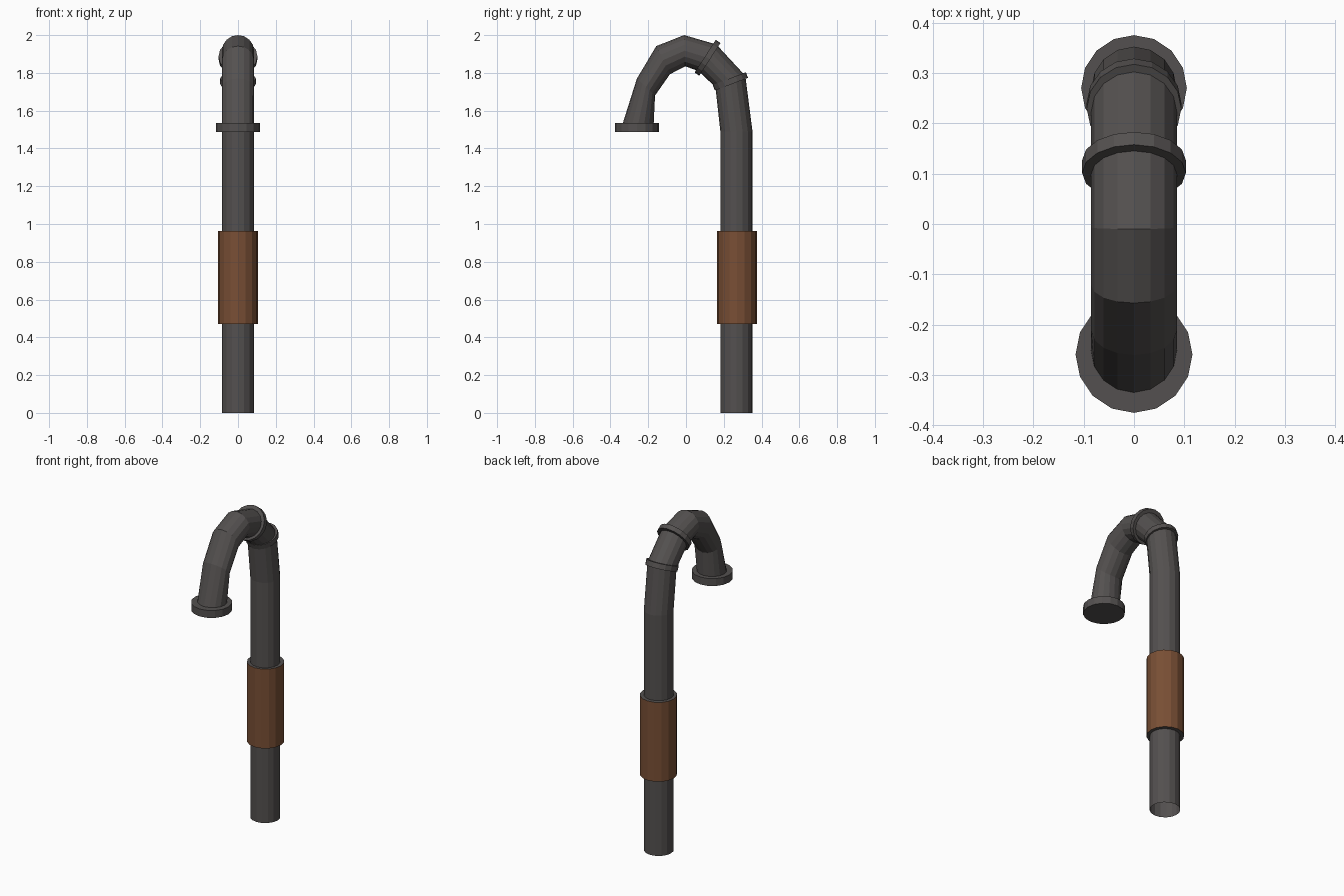
import bpy, bmesh, math
from mathutils import Vector, Matrix

if "Cube" in bpy.data.objects:
    bpy.data.objects.remove(bpy.data.objects["Cube"])

SIDES = 16
RADIUS = 0.085


def material(name, rgb):
    m = bpy.data.materials.new(name)
    m.diffuse_color = (*rgb, 1)
    m.use_nodes = True
    m.node_tree.nodes["Principled BSDF"].inputs["Base Color"].default_value = m.diffuse_color
    return m


iron = material("dark iron", (0.088, 0.081, 0.079))
rust = material("rust brown", (0.19, 0.078, 0.035))


def finish(bm, name, mats):
    bmesh.ops.recalc_face_normals(bm, faces=bm.faces)
    mesh = bpy.data.meshes.new(name)
    bm.to_mesh(mesh)
    bm.free()
    for m in mats:
        mesh.materials.append(m)
    obj = bpy.data.objects.new(name, mesh)
    bpy.context.collection.objects.link(obj)
    return obj


def ring_band(name, y, z, radius, length, tilt=0, side_mat=None):
    """Capped cylinder, tilted about x; its sides may have their own colour."""
    bm = bmesh.new()
    bmesh.ops.create_cone(bm, cap_ends=True, segments=SIDES, radius1=radius,
                          radius2=radius, depth=length)
    for f in bm.faces:
        f.material_index = 1 if side_mat and len(f.verts) == 4 else 0
    bm.transform(Matrix.Translation((0, y, z)) @ Matrix.Rotation(math.radians(tilt), 4, 'X'))
    return finish(bm, name, [iron] + ([side_mat] if side_mat else []))


# Hooked pipe: each section is given by its outer and inner (y, z) points
sections = [
    ((0.352, 0.0), (0.182, 0.0)),
    ((0.352, 1.49), (0.182, 1.49)),
    ((0.314, 1.785), (0.156, 1.724)),
    ((0.160, 1.951), (0.068, 1.809)),
    ((-0.010, 2.0), (-0.004, 1.835)),
    ((-0.157, 1.942), (-0.085, 1.793)),
    ((-0.260, 1.770), (-0.164, 1.680)),
    ((-0.342, 1.51), (-0.172, 1.51)),
]
bm = bmesh.new()
rings = []
for outer, inner in sections:
    o, i = Vector((0, *outer)), Vector((0, *inner))
    mid, half = (o + i) / 2, (o - i) / 2
    ring = []
    for k in range(SIDES):
        a = 2 * math.pi * k / SIDES
        ring.append(bm.verts.new(mid + half * math.cos(a)
                                 + Vector((RADIUS * math.sin(a), 0, 0))))
    rings.append(ring)
for r0, r1 in zip(rings, rings[1:]):
    for k in range(SIDES):
        n = (k + 1) % SIDES
        bm.faces.new((r0[k], r0[n], r1[n], r1[k]))
finish(bm, "hooked_pipe", [iron])

# Rusty sleeve on the upright, with iron end faces
ring_band("rusty_sleeve", 0.270, 0.717, 0.105, 0.492, side_mat=rust)

# Joint collars on the bend and the flange at the mouth
ring_band("lower_collar", 0.235, 1.755, 0.094, 0.032, 21)
ring_band("upper_collar", 0.114, 1.880, 0.103, 0.030, 57)
ring_band("mouth_flange", -0.259, 1.511, 0.116, 0.046)
